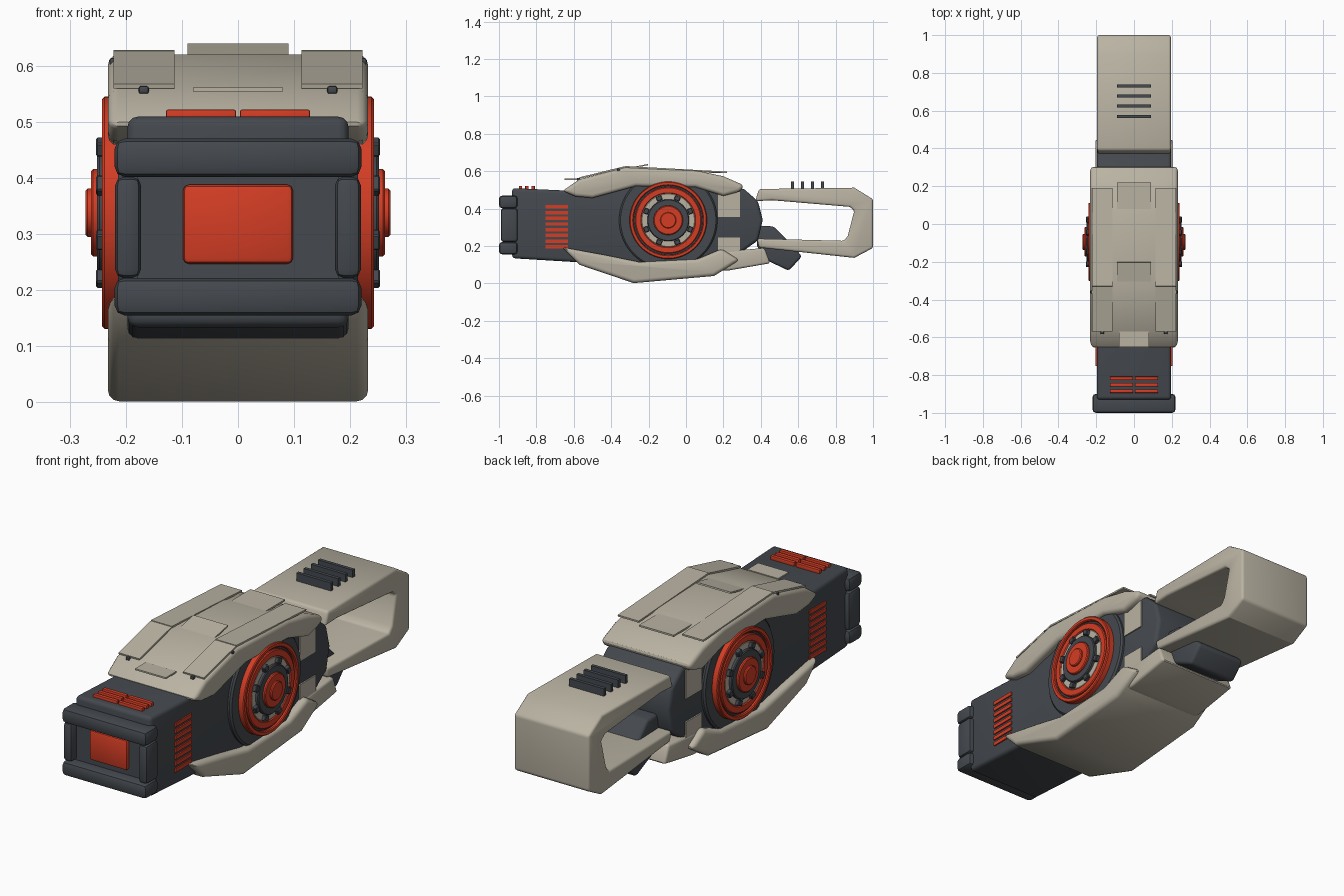
import bpy, bmesh, math
from mathutils import Matrix, Vector

if "Cube" in bpy.data.objects:
    bpy.data.objects.remove(bpy.data.objects["Cube"])


def colour(name, rgb):
    m = bpy.data.materials.new(name)
    m.diffuse_color = (*rgb, 1)
    m.use_nodes = True
    m.node_tree.nodes["Principled BSDF"].inputs["Base Color"].default_value = m.diffuse_color
    return m


BEIGE = colour("warm beige", (0.49, 0.45, 0.365))
DARK = colour("charcoal", (0.058, 0.066, 0.076))
RED = colour("signal red", (0.66, 0.047, 0.018))


def finish(bm, name, mat, bevel=0.0, segments=3):
    bmesh.ops.remove_doubles(bm, verts=bm.verts, dist=1e-5)
    bmesh.ops.recalc_face_normals(bm, faces=bm.faces)
    if bevel:
        edges = [e for e in bm.edges if e.is_manifold and e.calc_face_angle() > 0.6]
        bmesh.ops.bevel(bm, geom=edges, offset=bevel, segments=segments,
                        profile=0.5, affect='EDGES', clamp_overlap=True)
    me = bpy.data.meshes.new(name)
    bm.to_mesh(me)
    bm.free()
    me.materials.append(mat)
    ob = bpy.data.objects.new(name, me)
    bpy.context.collection.objects.link(ob)
    return ob


def prism(name, profile, half, mat, bevel=0.0, centre=0.0):
    """Side profile of (y, z) points extruded across x."""
    bm = bmesh.new()
    f = bm.faces.new([bm.verts.new((centre - half, y, z)) for y, z in profile])
    r = bmesh.ops.extrude_face_region(bm, geom=[f])
    vs = [v for v in r["geom"] if isinstance(v, bmesh.types.BMVert)]
    bmesh.ops.translate(bm, verts=vs, vec=(2 * half, 0, 0))
    return finish(bm, name, mat, bevel)


def box(name, x, y, z, mat, bevel=0.0, tilt=0.0):
    """Box from three (low, high) ranges, tilted about x."""
    bm = bmesh.new()
    mid = Vector([(a + b) / 2 for a, b in (x, y, z)])
    size = [b - a for a, b in (x, y, z)]
    bmesh.ops.create_cube(bm, size=1, matrix=Matrix.Translation(mid)
                          @ Matrix.Rotation(tilt, 4, 'X') @ Matrix.Diagonal((*size, 1)))
    return finish(bm, name, mat, bevel, 2)


WHEEL_Y, WHEEL_Z = -0.095, 0.338


def ring(name, r0, r1, x0, x1, mat, side, edge=0.004, steps=64):
    """Ring around the wheel axis with a chamfered outer face."""
    loop = [(r0, x0), (r1, x0), (r1, x1 - edge), (r1 - edge, x1)]
    loop += [(r0 + edge, x1), (r0, x1 - edge)] if r0 else [(0, x1)]
    bm = bmesh.new()
    rows = []
    for i in range(steps):
        a = 2 * math.pi * i / steps
        rows.append([bm.verts.new((side * x, WHEEL_Y + r * math.cos(a), WHEEL_Z + r * math.sin(a)))
                     for r, x in loop])
    n = len(loop)
    for i in range(steps):
        p, q = rows[i], rows[(i + 1) % steps]
        for j in range(n):
            k = (j + 1) % n
            if loop[j][0] or loop[k][0]:
                if not loop[j][0]:
                    bm.faces.new((p[j], p[k], q[k]))
                elif not loop[k][0]:
                    bm.faces.new((p[j], p[k], q[j]))
                else:
                    bm.faces.new((p[j], p[k], q[k], q[j]))
    return finish(bm, name, mat)


# main body
prism("body", [(-0.93, 0.135), (-0.6, 0.115), (-0.3, 0.10), (0.15, 0.13), (0.30, 0.17),
               (0.385, 0.23), (0.41, 0.34), (0.385, 0.44), (0.31, 0.505), (0.1, 0.54),
               (-0.3, 0.54), (-0.6, 0.495), (-0.93, 0.51)], 0.197, DARK, 0.018)

# armour shells
prism("upper_shell", [(-0.66, 0.495), (-0.57, 0.557), (-0.33, 0.62), (0.05, 0.605),
                      (0.2, 0.573), (0.31, 0.525), (0.29, 0.492), (0.2, 0.468), (0.05, 0.515),
                      (-0.27, 0.52), (-0.50, 0.457), (-0.59, 0.465)], 0.232, BEIGE, 0.02)
prism("lower_shell", [(-0.665, 0.195), (-0.57, 0.1), (-0.28, 0.002), (0.15, 0.04),
                      (0.285, 0.125), (0.19, 0.185), (0.06, 0.13), (-0.25, 0.115),
                      (-0.42, 0.15)], 0.232, BEIGE, 0.02)
prism("rear_lower_bracket", [(0.16, 0.07), (0.23, 0.07), (0.45, 0.108), (0.42, 0.19),
                             (0.2, 0.17)], 0.205, BEIGE, 0.012)

# rear handle
prism("handle", [(0.37, 0.44), (0.39, 0.505), (0.9, 0.512), (1.0, 0.45), (1.0, 0.19),
                 (0.9, 0.137), (0.39, 0.192), (0.38, 0.24), (0.845, 0.228), (0.865, 0.255),
                 (0.9, 0.39), (0.875, 0.41), (0.46, 0.445)], 0.195, BEIGE, 0.012)
for i in range(4):
    y = 0.57 + 0.0535 * i
    box(f"handle_fin_{i}", (-0.09, 0.09), (y - 0.008, y + 0.008), (0.5, 0.545), DARK)
prism("trigger", [(0.38, 0.31), (0.47, 0.305), (0.54, 0.235), (0.62, 0.145),
                  (0.55, 0.068), (0.43, 0.125), (0.38, 0.2)], 0.13, DARK, 0.015)

# front bumper frame and panel
for n, z in (("top", (0.402, 0.47)), ("bottom", (0.155, 0.222))):
    box(f"bumper_{n}", (-0.22, 0.22), (-1.0, -0.9), z, DARK, 0.018)
for s in (-1, 1):
    box("bumper_post", sorted((s * 0.173, s * 0.219)), (-0.99, -0.9), (0.222, 0.402), DARK, 0.015)
box("front_bezel", (-0.18, 0.18), (-0.95, -0.9), (0.2, 0.42), DARK)
box("front_panel", (-0.098, 0.098), (-0.965, -0.93), (0.247, 0.388), RED, 0.01)

# top vents
for s in (-1, 1):
    for i in range(3):
        y = -0.885 + 0.034 * i
        box("top_vent", sorted((s * 0.004, s * 0.128)), (y - 0.009, y + 0.009), (0.5, 0.522), RED, 0.003)

# top plates
box("centre_plate", (-0.09, 0.09), (-0.425, -0.2), (0.61, 0.617), BEIGE, 0, 0.2)
box("front_plate", (-0.08, 0.08), (-0.65, -0.57), (0.554, 0.561), BEIGE)
box("rear_plate", (-0.09, 0.09), (0.06, 0.22), (0.591, 0.599), BEIGE)
for s in (-1, 1):
    xs = sorted((s * 0.113, s * 0.222))
    box("side_top_plate", xs, (-0.33, 0.19), (0.606, 0.614), BEIGE, 0, -0.055)
    box("side_front_plate", xs, (-0.573, -0.327), (0.589, 0.597), BEIGE, 0, 0.24)
    for x, y, z in ((0.22, -0.36, 0.607), (0.168, -0.575, 0.557)):
        box("bolt", (s * x - 0.009, s * x + 0.009), (y - 0.008, y + 0.008), (z - 0.007, z + 0.007), DARK, 0.004)

for s in (-1, 1):
    # side vents
    for i in range(8):
        z = 0.196 + 0.0305 * i
        box("side_vent", sorted((s * 0.19, s * 0.203)), (-0.752, -0.63), (z - 0.009, z + 0.009), RED)
    # side panels behind the wheel
    for z in ((0.355, 0.49), (0.165, 0.247)):
        box("side_panel", sorted((s * 0.193, s * 0.203)), (0.17, 0.29), z, BEIGE)
    # layered wheel
    ring("wheel_base", 0, 0.263, 0.15, 0.214, DARK, s, 0.008)
    ring("wheel_outer_rim", 0.186, 0.207, 0.19, 0.242, RED, s)
    ring("wheel_groove", 0.176, 0.187, 0.19, 0.230, DARK, s, 0.002)
    ring("wheel_inner_rim", 0.143, 0.177, 0.19, 0.239, RED, s)
    ring("wheel_track", 0.105, 0.144, 0.19, 0.236, BEIGE, s)
    ring("wheel_hub_ring", 0.075, 0.112, 0.19, 0.251, DARK, s)
    ring("wheel_hub", 0, 0.078, 0.19, 0.262, RED, s)
    ring("wheel_cap", 0, 0.043, 0.2, 0.272, RED, s)
    for i in range(8):
        a = math.pi * (i + 0.5) / 4
        bm = bmesh.new()
        bmesh.ops.create_cube(bm, size=1, matrix=Matrix.Translation((s * 0.24, WHEEL_Y, WHEEL_Z))
                              @ Matrix.Rotation(a, 4, 'X') @ Matrix.Translation((0, 0.127, 0))
                              @ Matrix.Diagonal((0.026, 0.026, 0.03, 1)))
        finish(bm, "wheel_lug", DARK, 0.003, 1)

# smooth shading with sharp edges kept
for ob in bpy.context.collection.objects:
    ob.select_set(True)
    bpy.context.view_layer.objects.active = ob
bpy.ops.object.shade_smooth_by_angle(angle=math.radians(32))
